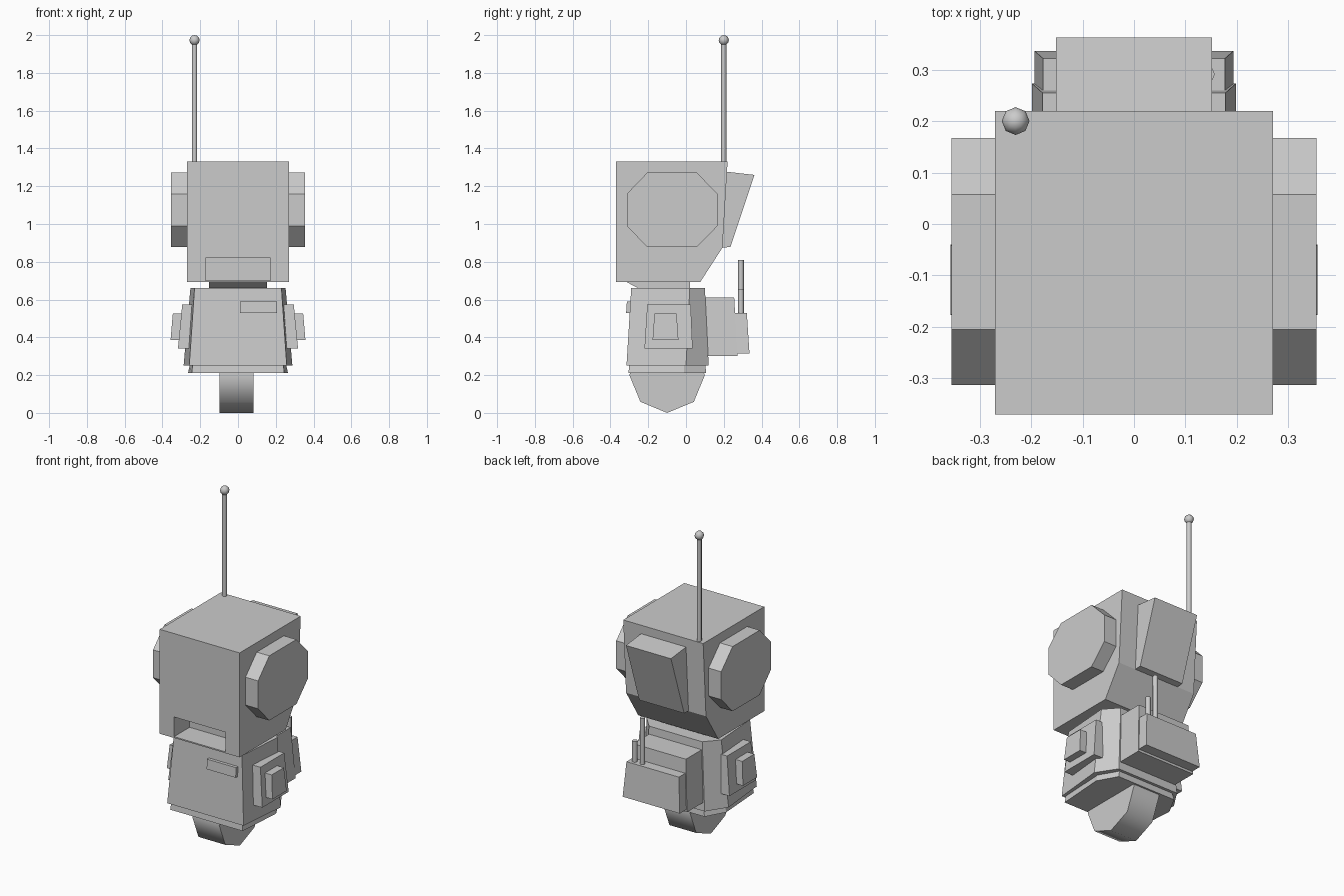
import bpy, bmesh, math

if "Cube" in bpy.data.objects:
    bpy.data.objects.remove(bpy.data.objects["Cube"])


def loft(name, a, b):
    """Solid between two matching closed loops of 3D points."""
    bm = bmesh.new()
    va = [bm.verts.new(p) for p in a]
    vb = [bm.verts.new(p) for p in b]
    bm.faces.new(va)
    bm.faces.new(vb)
    n = len(va)
    for i in range(n):
        j = (i + 1) % n
        bm.faces.new((va[i], va[j], vb[j], vb[i]))
    bmesh.ops.recalc_face_normals(bm, faces=bm.faces)
    me = bpy.data.meshes.new(name)
    bm.to_mesh(me)
    bm.free()
    ob = bpy.data.objects.new(name, me)
    bpy.context.collection.objects.link(ob)
    return ob


def extrude_x(name, prof, x0, x1):
    """Side profile of (y, z) points swept along x."""
    return loft(name, [(x0, y, z) for y, z in prof], [(x1, y, z) for y, z in prof])


def rect(z, x, y0, y1):
    return [(-x, y0, z), (x, y0, z), (x, y1, z), (-x, y1, z)]


def smooth(ob, deg):
    bpy.ops.object.select_all(action='DESELECT')
    ob.select_set(True)
    bpy.context.view_layer.objects.active = ob
    bpy.ops.object.shade_smooth_by_angle(angle=math.radians(deg))


def rod(name, x, y, z0, z1, r):
    bpy.ops.mesh.primitive_cylinder_add(vertices=8, radius=r, depth=z1 - z0,
                                        location=(x, y, (z0 + z1) / 2))
    ob = bpy.context.object
    ob.name = name
    smooth(ob, 60)


# Head with a mouth slot cut into the front
head = extrude_x("head", [(-.37, .692), (.075, .692), (.193, .875), (.22, 1.33), (-.37, 1.33)], -.27, .27)
cutter = extrude_x("mouth_cutter", [(-.45, .70), (-.22, .70), (-.22, .82), (-.45, .82)], -.173, .173)
cutter.hide_render = True
mod = head.modifiers.new("mouth", 'BOOLEAN')
mod.operation = 'DIFFERENCE'
mod.solver = 'EXACT'
mod.object = cutter
bpy.context.view_layer.objects.active = head
bpy.ops.object.modifier_apply(modifier=mod.name)
bpy.data.objects.remove(cutter)

# Box on the back of the head
extrude_x("head_pack", [(.185, .875), (.235, .878), (.362, 1.26), (.21, 1.277)], -.152, .152)

# Neck
extrude_x("neck", [(-.315, .693), (-.235, .65), (.02, .65), (.02, .693)], -.153, .153)

# Body: tapered, with chamfered back corners
def section(z, xf, xm, xb, yf, ym, yb):
    half = [(xf, yf), (xm, ym), (xb, yb)]
    return [(x, y, z) for x, y in half] + [(-x, y, z) for x, y in reversed(half)]

loft("body", section(.25, .258, .288, .21, -.315, .0, .12),
     section(.66, .23, .252, .18, -.29, .02, .10))
loft("base_plate", section(.21, .245, .265, .20, -.305, -.01, .107),
     section(.255, .24, .255, .19, -.30, -.01, .102))

# Front label plate
extrude_x("front_plate", [(-.28, .53), (-.317, .53), (-.313, .59), (-.28, .59)], .01, .206)

# Ears and stepped side panels, both sides
ear = [(-.205, .877), (.057, .877), (.167, .99), (.167, 1.16),
       (.057, 1.272), (-.205, 1.272), (-.313, 1.16), (-.313, .99)]
outer = [(-.22, .34), (.035, .34), (.025, .575), (-.205, .575)]
inner = [(-.177, .385), (-.04, .385), (-.05, .527), (-.167, .527)]
for s, side in ((-1, "left"), (1, "right")):
    extrude_x(side + "_ear", ear, s * .26, s * .355)
    for name, prof, base, xs in (("outer", outer, .24, (.318, .318, .295, .295)),
                                 ("inner", inner, .28, (.357, .357, .345, .345))):
        loft(f"{side}_panel_{name}", [(s * base, y, z) for y, z in prof],
             [(s * x, y, z) for x, (y, z) in zip(xs, prof)])

# Two-step backpack
loft("backpack", rect(.30, .198, .09, .273), rect(.612, .178, .08, .255))
loft("backpack_pocket", rect(.315, .193, .24, .336), rect(.528, .177, .23, .322))
rod("long_pin", .09, .291, .50, .81, .015)
rod("short_pin", .142, .291, .50, .655, .015)

# Antenna with ball tip
rod("antenna", -.23, .2, 1.25, 1.975, .014)
bpy.ops.mesh.primitive_uv_sphere_add(segments=8, ring_count=6, radius=.027, location=(-.23, .2, 1.973))
bpy.context.object.name = "antenna_ball"
smooth(bpy.context.object, 60)

# Octagonal wheel
wheel = [(-.1 + .2 * math.sin(i * math.pi / 4), .2 - .2 * math.cos(i * math.pi / 4)) for i in range(8)]
smooth(extrude_x("wheel", wheel, -.098, .083), 60)
